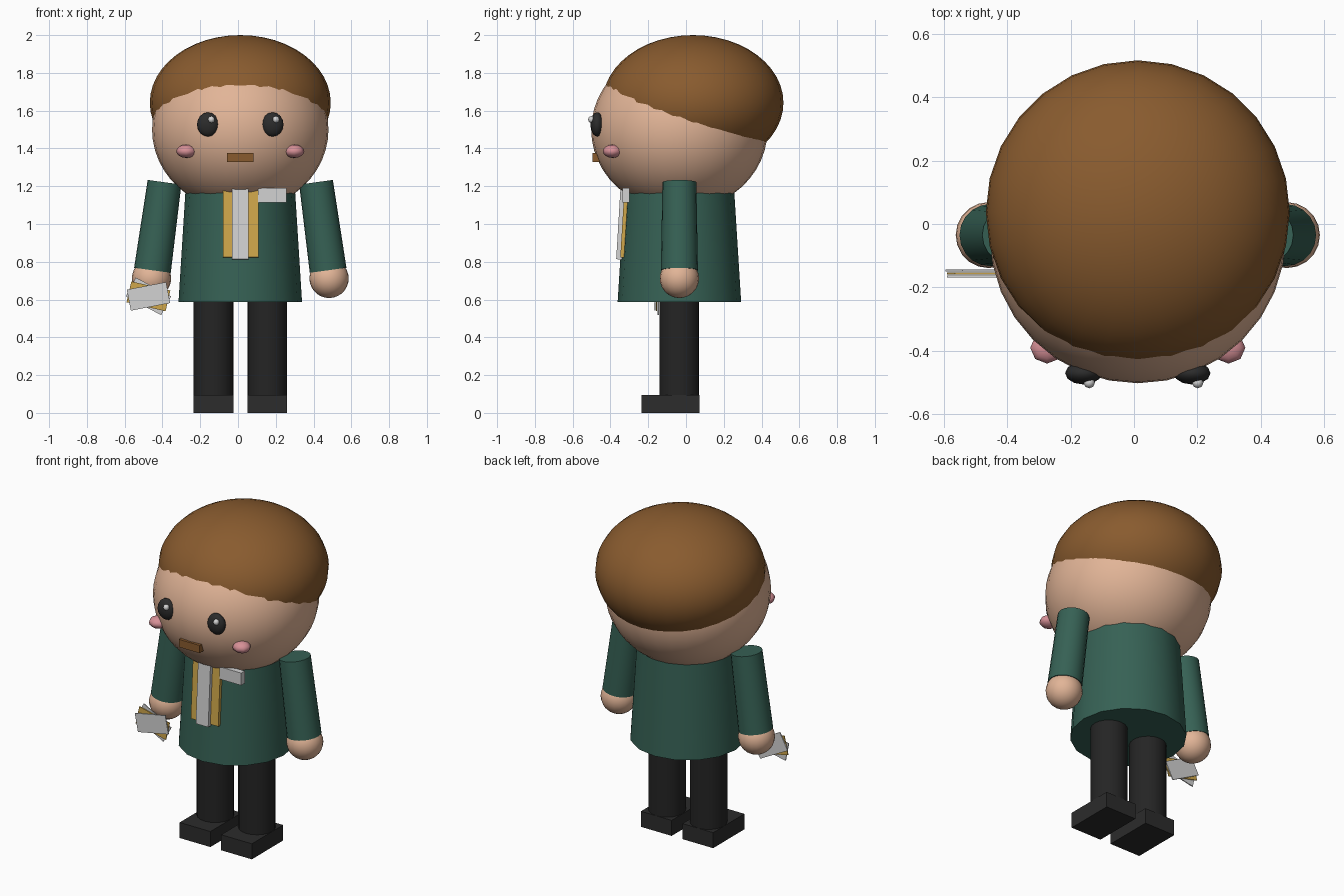
import bpy
import math
from mathutils import Vector

cube = bpy.data.objects.get("Cube")
if cube:
    bpy.data.objects.remove(cube, do_unlink=True)

CX, CY = 0.012, -0.035  # body axis


def make_material(name, rgb):
    mat = bpy.data.materials.new(name)
    mat.use_nodes = True
    mat.diffuse_color = (*rgb, 1)
    mat.node_tree.nodes["Principled BSDF"].inputs["Base Color"].default_value = (*rgb, 1)
    return mat


skin = make_material("skin", (0.76, 0.46, 0.31))
brown = make_material("brown_hair", (0.25, 0.105, 0.028))
green = make_material("green_cloth", (0.037, 0.12, 0.09))
charcoal = make_material("charcoal_cloth", (0.018, 0.018, 0.018))
black = make_material("soft_black", (0.025, 0.025, 0.025))
gold = make_material("gold", (0.63, 0.39, 0.07))
white = make_material("pale_grey", (0.65, 0.65, 0.65))
pink = make_material("pink", (0.68, 0.28, 0.31))


def finish(name, mat, smooth=True):
    obj = bpy.context.object
    obj.name = name
    obj.data.materials.append(mat)
    if smooth:
        bpy.ops.object.shade_smooth_by_angle(angle=math.radians(50))
    return obj


def ball(name, mat, center, radii, segments=28, rings=16):
    bpy.ops.mesh.primitive_uv_sphere_add(segments=segments, ring_count=rings, radius=1, location=center)
    bpy.context.object.scale = radii
    return finish(name, mat)


def box(name, mat, center, size, rotation=(0, 0, 0)):
    bpy.ops.mesh.primitive_cube_add(size=1, location=center, rotation=rotation)
    bpy.context.object.scale = size
    return finish(name, mat, smooth=False)


def tapered(name, mat, bottom, top, r_bottom, r_top, sides):
    a, b = Vector(bottom), Vector(top)
    axis = b - a
    bpy.ops.mesh.primitive_cone_add(
        vertices=sides, radius1=r_bottom, radius2=r_top, depth=axis.length,
        location=(a + b) / 2, rotation=axis.to_track_quat("Z", "Y").to_euler())
    return finish(name, mat)


# Head and hair
ball("head", skin, (CX, CY, 1.5), (0.467, 0.467, 0.43), 32, 24)
ball("hair", brown, (CX, 0.037, 1.642), (0.479, 0.479, 0.358), 28, 24)
box("mouth", brown, (CX, -0.474, 1.351), (0.142, 0.04, 0.048))

# Torso
tapered("torso", green, (CX, CY, 0.588), (CX, CY, 1.18), 0.327, 0.29, 16)

# Mirrored parts
for side, s in (("left", 1), ("right", -1)):
    eye_x = CX + s * 0.171
    ball(side + "_eye", black, (eye_x, -0.47, 1.527), (0.058, 0.036, 0.064), 12, 8)
    ball(side + "_eye_glint", white, (eye_x + 0.018, -0.5, 1.553), (0.018, 0.018, 0.018), 8, 6)
    ball(side + "_cheek", pink, (CX + s * 0.286, -0.39, 1.385), (0.053, 0.05, 0.035), 8, 8)

    tapered(side + "_arm", green, (CX + s * 0.465, CY, 0.755), (CX + s * 0.401, CY, 1.221), 0.098, 0.09, 20)
    ball(side + "_hand", skin, (CX + s * 0.47, CY, 0.712), (0.104, 0.104, 0.104), 20, 14)

    leg_x = CX + s * 0.142
    tapered(side + "_leg", charcoal, (leg_x, CY, 0.03), (leg_x, CY, 0.65), 0.105, 0.105, 20)
    box(side + "_shoe", black, (leg_x, -0.082, 0.048), (0.21, 0.305, 0.096))

# Shirt front, leaning with the torso
lean = (-math.atan(0.06), 0, 0)
box("gold_trim", gold, (CX + 0.002, -0.325, 1.003), (0.188, 0.024, 0.36), lean)
box("shirt_strip", white, (CX, -0.343, 1.005), (0.085, 0.03, 0.385), lean)
box("chest_patch", white, (0.182, -0.318, 1.152), (0.15, 0.036, 0.076))

# Fan of cards at the right hand
for name, mat, y, angle in (("front_card", white, -0.165, 11),
                            ("middle_card", gold, -0.156, -13),
                            ("back_card", white, -0.147, -28)):
    box(name, mat, (-0.474, y, 0.617), (0.212, 0.006, 0.113), (0, -math.radians(angle), 0))
